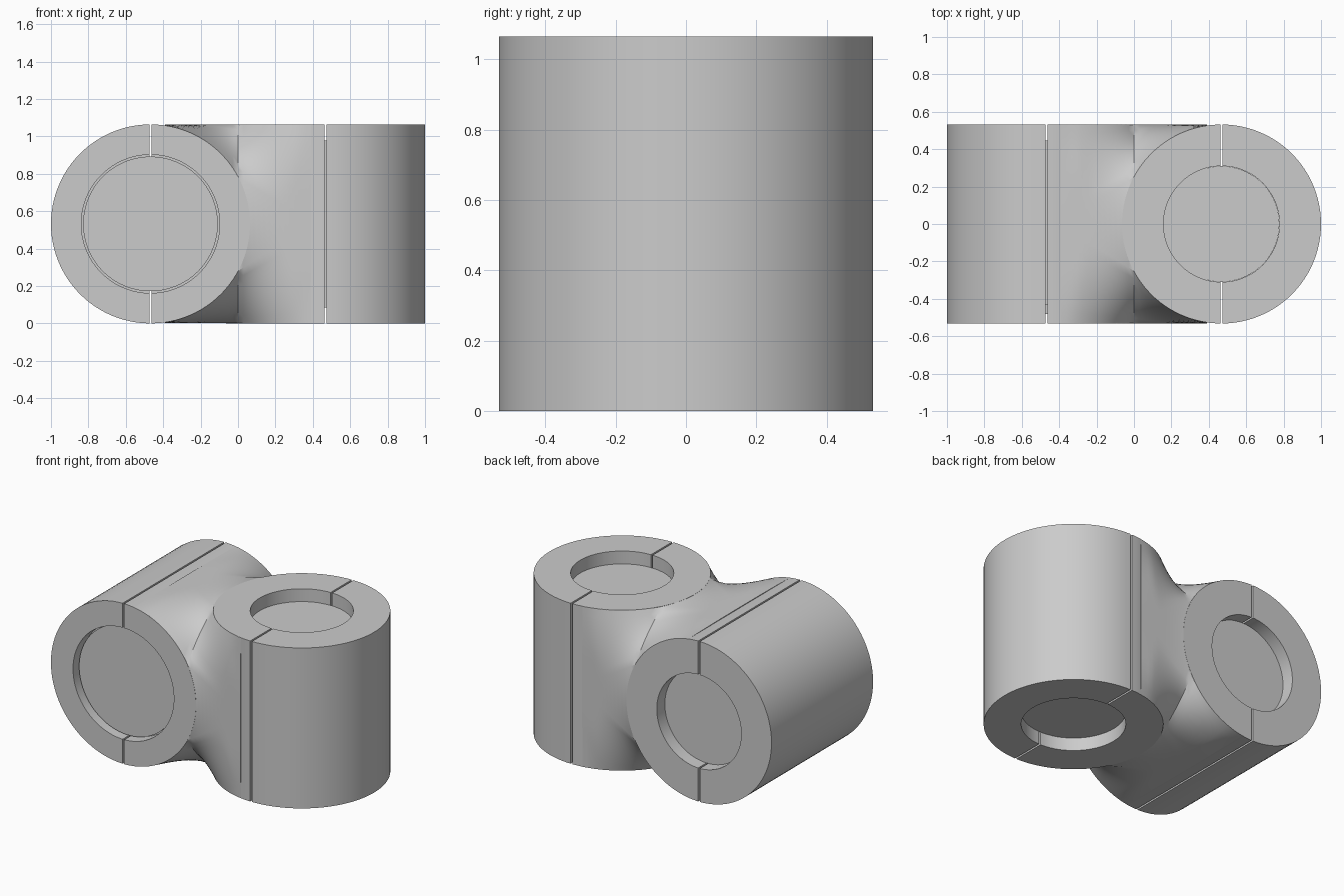
import bpy, bmesh
from math import sin, cos, asin, pi, sqrt, radians

cube = bpy.data.objects.get("Cube")
if cube:
    bpy.data.objects.remove(cube, do_unlink=True)

R, L, X = 0.532, 1.064, 0.468      # barrel radius, length, offset of axis
BORE, WIDE, SINK, GAP = 0.31, 0.37, 0.085, 0.006
SEG = 48

grey = bpy.data.materials.new("plain_grey")
grey.use_nodes = True
grey.diffuse_color = (0.6, 0.6, 0.6, 1)
grey.node_tree.nodes["Principled BSDF"].inputs["Base Color"].default_value = (0.6, 0.6, 0.6, 1)


# Placement of barrel coordinates: t runs along the barrel axis
def upright(u, v, t):
    return (X + u, v, t)


def lying(u, v, t):
    return (u - X, t - R, v + R)


def finish(name, bm):
    bmesh.ops.recalc_face_normals(bm, faces=bm.faces)
    mesh = bpy.data.meshes.new(name)
    bm.to_mesh(mesh)
    bm.free()
    mesh.materials.append(grey)
    ob = bpy.data.objects.new(name, mesh)
    bpy.context.collection.objects.link(ob)
    return ob


def smooth(ob):
    bpy.ops.object.select_all(action='DESELECT')
    ob.select_set(True)
    bpy.context.view_layer.objects.active = ob
    bpy.ops.object.shade_smooth_by_angle(angle=radians(30))


def loft(name, rings, capped=True):
    """Skin closed rings of points and cap both ends."""
    bm = bmesh.new()
    rows = [[bm.verts.new(p) for p in ring] for ring in rings]
    for a, b in zip(rows, rows[1:]):
        for i in range(len(a)):
            j = (i + 1) % len(a)
            bm.faces.new((a[i], a[j], b[j], b[i]))
    bm.faces.new(rows[0])
    bm.faces.new(rows[-1])
    return finish(name, bm)


def half_shell(name, profile, place, side):
    """Half a turned barrel, its flat ends held back by half a seam gap."""
    rings = []
    for k in range(SEG + 1):
        ring = []
        for r, t in profile:
            start = asin(GAP / r)
            a = start + (pi - 2 * start) * k / SEG
            ring.append(place(side * r * sin(a), r * cos(a), t))
        rings.append(ring)
    smooth(loft(name, rings))


def rod(name, r, t0, t1, place):
    n = 2 * SEG
    return loft(name, [[place(r * cos(2 * pi * i / n), r * sin(2 * pi * i / n), t)
                        for i in range(n)] for t in (t0, t1)])


# Split barrels
plain = [(BORE, 0), (R, 0), (R, L), (BORE, L)]
stepped = [(WIDE, 0), (R, 0), (R, L), (BORE, L), (BORE, SINK), (WIDE, SINK)]
for word, side in (("left", 1), ("right", -1)):
    half_shell("upright_barrel_" + word, plain, upright, side)
    half_shell("lying_barrel_" + word, stepped, lying, side)

# Pins inside the barrels and the front disc
smooth(rod("upright_pin", BORE - 0.001, SINK, L - SINK, upright))
smooth(rod("lying_pin", BORE - 0.001, SINK, L - SINK, lying))
smooth(rod("front_disc", WIDE - 0.01, 0.05, SINK + 0.02, lying))


# Blended bridge joining the two barrels
def reach(x):
    """Half width of the flush band at this distance along the bridge."""
    inside = R * R - (x + X) ** 2
    chord = sqrt(inside) if inside > 0 else 0
    return max(chord, 0.25 * (1 - x / 0.4), 0.004)


def section(x):
    flat = R - 0.001
    w, h = min(reach(x), flat - 0.002), min(reach(-x), flat - 0.002)
    # One rounded corner from the side band to the top band
    mid = ((flat + h) / 2 + 0.012, (w + flat) / 2 + 0.012)
    mid = tuple(min(m, flat - 0.001) for m in mid)
    corner = []
    for i in range(9):
        s = i / 8
        corner.append(tuple((1 - s) ** 2 * a + 2 * s * (1 - s) * (2 * m - (a + b) / 2) + s * s * b
                            for a, m, b in zip((flat, w), mid, (h, flat))))
    back = corner[::-1]
    pts = corner + [(-y, z) for y, z in back]
    pts += [(-y, -z) for y, z in corner] + [(y, -z) for y, z in back]
    return [(x, min(max(y, -flat), flat), min(max(z, -flat), flat) + R) for y, z in pts]


steps = 28
bridge = loft("bridge", [section(-0.39 + 0.78 * i / steps) for i in range(steps + 1)])

# Open the bridge where the barrel recesses pass through it
for r, t0, t1, place in ((WIDE, -0.1, SINK, lying), (BORE, L - SINK, L + 0.1, lying),
                         (BORE, -0.1, SINK, upright), (BORE, L - SINK, L + 0.1, upright)):
    cutter = rod("recess_cutter", r, t0, t1, place)
    cutter.hide_render = True
    mod = bridge.modifiers.new("recess", 'BOOLEAN')
    mod.operation, mod.solver, mod.object = 'DIFFERENCE', 'EXACT', cutter
    bpy.context.view_layer.objects.active = bridge
    bpy.ops.object.modifier_apply(modifier=mod.name)
    bpy.data.objects.remove(cutter, do_unlink=True)
smooth(bridge)
